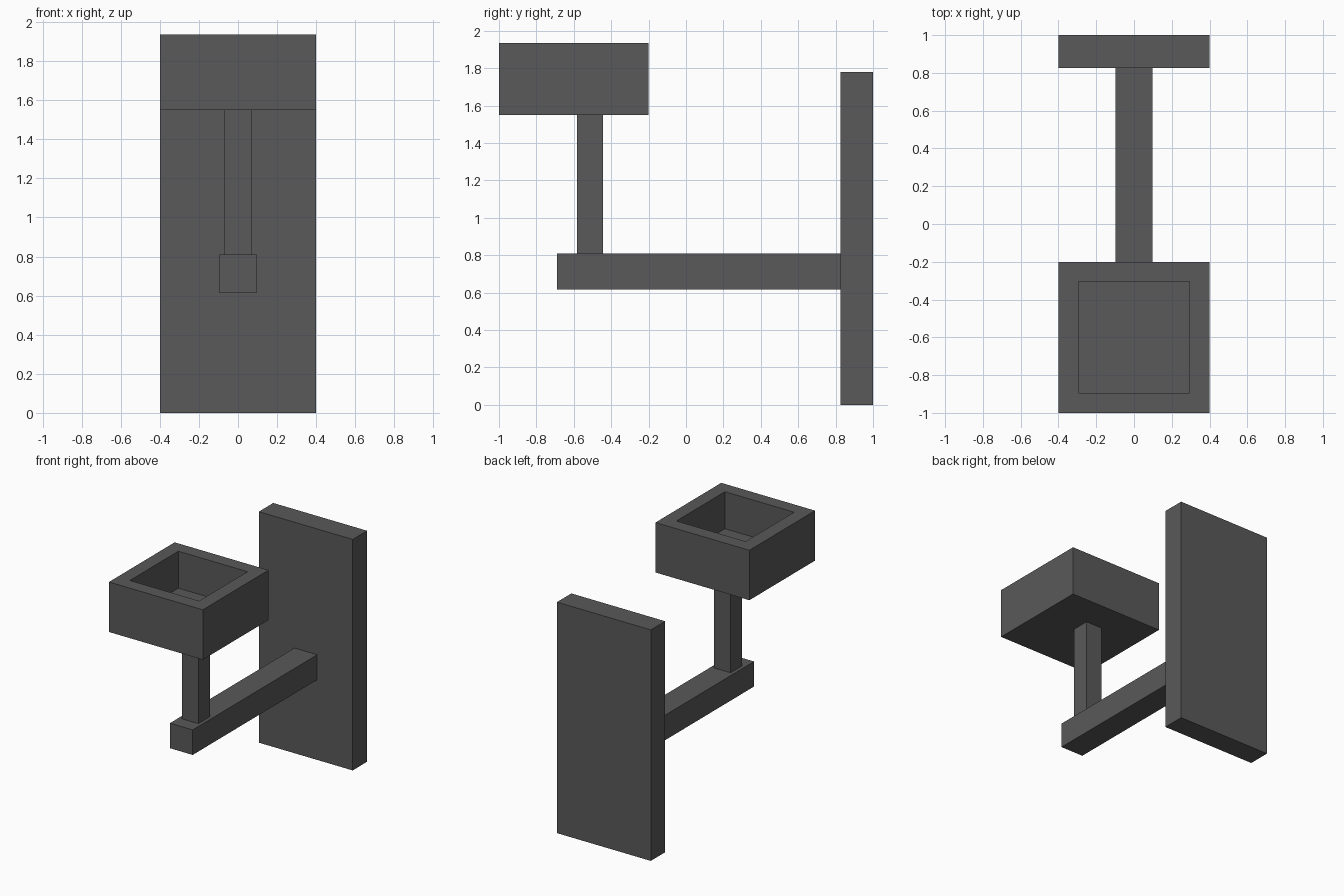
import bpy, bmesh
from mathutils import Vector

if "Cube" in bpy.data.objects:
    bpy.data.objects.remove(bpy.data.objects["Cube"])

dark = bpy.data.materials.new("dark_grey")
dark.diffuse_color = (0.1, 0.1, 0.1, 1)
dark.use_nodes = True
dark.node_tree.nodes["Principled BSDF"].inputs["Base Color"].default_value = dark.diffuse_color


def box(name, lo, hi):
    """Box object spanning two opposite corners."""
    lo, hi = Vector(lo), Vector(hi)
    bm = bmesh.new()
    bmesh.ops.create_cube(bm, size=1)
    bmesh.ops.scale(bm, vec=hi - lo, verts=bm.verts)
    mesh = bpy.data.meshes.new(name)
    bm.to_mesh(mesh)
    bm.free()
    mesh.materials.append(dark)
    obj = bpy.data.objects.new(name, mesh)
    obj.location = (lo + hi) / 2
    bpy.context.collection.objects.link(obj)
    return obj


def hollow_top(obj, wall, depth):
    """Sink a square recess into the top face, leaving a rim."""
    bm = bmesh.new()
    bm.from_mesh(obj.data)
    bm.normal_update()
    top = max(bm.faces, key=lambda f: f.normal.z)
    bmesh.ops.inset_region(bm, faces=[top], thickness=wall, use_even_offset=True)
    floor = bmesh.ops.extrude_discrete_faces(bm, faces=[top])["faces"][0]
    bmesh.ops.translate(bm, vec=(0, 0, -depth), verts=floor.verts)
    bmesh.ops.recalc_face_normals(bm, faces=bm.faces)
    bm.to_mesh(obj.data)
    bm.free()


# Wall plate
box("wall_plate", (-0.4, 0.825, 0), (0.4, 1, 1.78))

# Horizontal arm reaching forward from the plate
box("arm", (-0.097, -0.69, 0.617), (0.097, 0.825, 0.81))

# Upright post carrying the cup
box("post", (-0.07, -0.583, 0.81), (0.07, -0.443, 1.55))

# Open square cup
cup = box("cup", (-0.4, -1, 1.55), (0.4, -0.2, 1.935))
hollow_top(cup, 0.105, 0.285)
